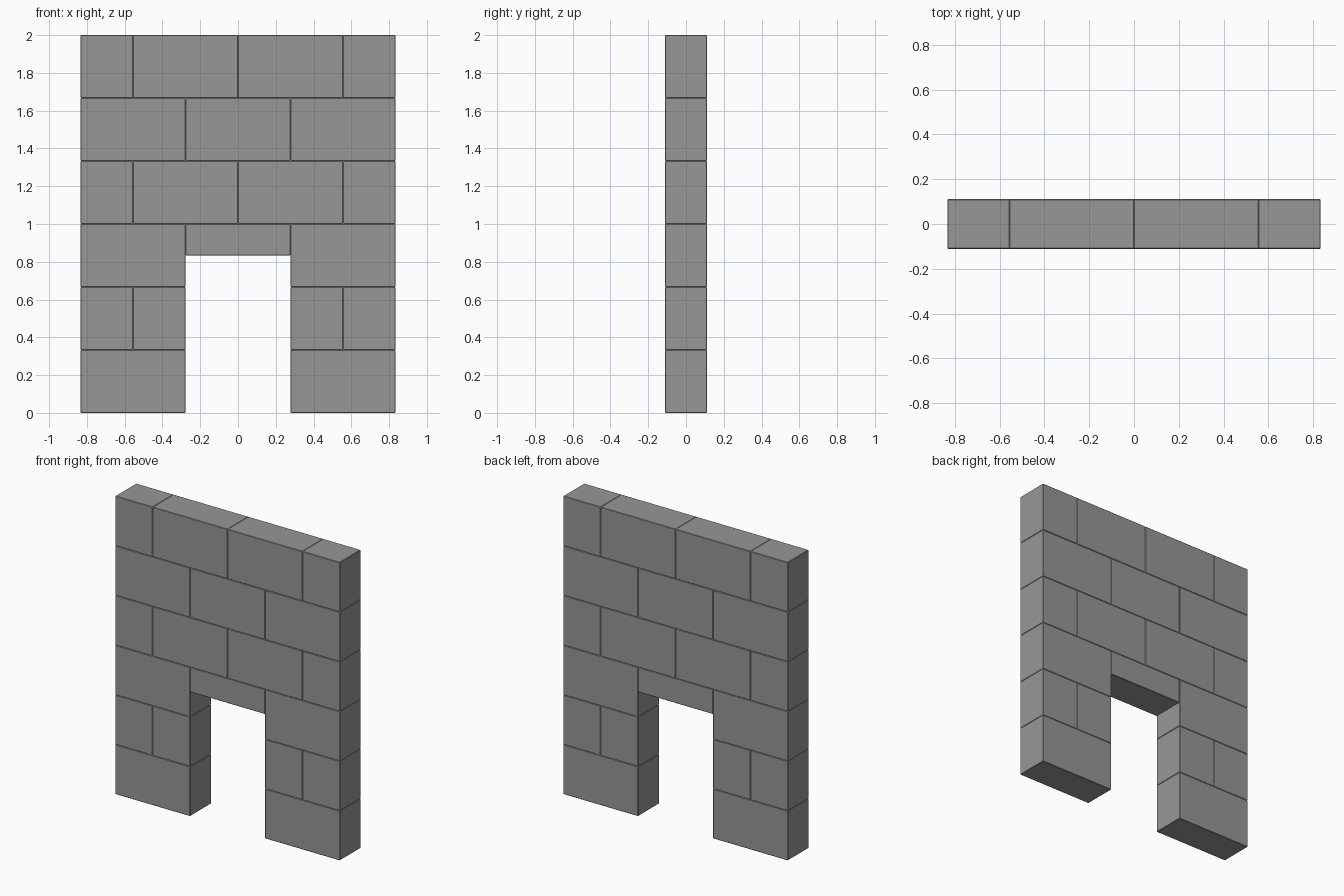
import bpy

if "Cube" in bpy.data.objects:
    bpy.data.objects.remove(bpy.data.objects["Cube"])

U = 1 / 3            # course height
H = 0.5556 / 2       # half block length
DEPTH = 0.222

# dark grey stone
stone = bpy.data.materials.new("dark_stone")
stone.diffuse_color = (0.31, 0.31, 0.31, 1)
stone.use_nodes = True
stone.node_tree.nodes["Principled BSDF"].inputs["Base Color"].default_value = stone.diffuse_color


def block(name, x0, x1, z0, z1):
    bpy.ops.mesh.primitive_cube_add(size=1, location=((x0 + x1) / 2, 0, (z0 + z1) / 2))
    ob = bpy.context.object
    ob.name = name
    ob.scale = (x1 - x0, DEPTH, z1 - z0)
    bpy.ops.object.transform_apply(location=False, rotation=False, scale=True)
    ob.data.materials.append(stone)
    # fine chamfer that makes the joints visible
    bev = ob.modifiers.new("worn_edges", 'BEVEL')
    bev.width = 0.003
    bev.segments = 1
    return ob


# joints of each course, in half-block units; one tuple per run of blocks
courses = [
    [(-3, -1), (1, 3)],
    [(-3, -2, -1), (1, 2, 3)],
    [(-3, -1), (1, 3)],
    [(-3, -2, 0, 2, 3)],
    [(-3, -1, 1, 3)],
    [(-3, -2, 0, 2, 3)],
]

# wall blocks
for row, runs in enumerate(courses):
    for run in runs:
        for a, b in zip(run, run[1:]):
            kind = "full_block" if b - a == 2 else "half_block"
            block(kind, a * H, b * H, row * U, (row + 1) * U)

# thin lintel over the doorway
block("door_lintel", -H, H, 2.5 * U, 3 * U)
